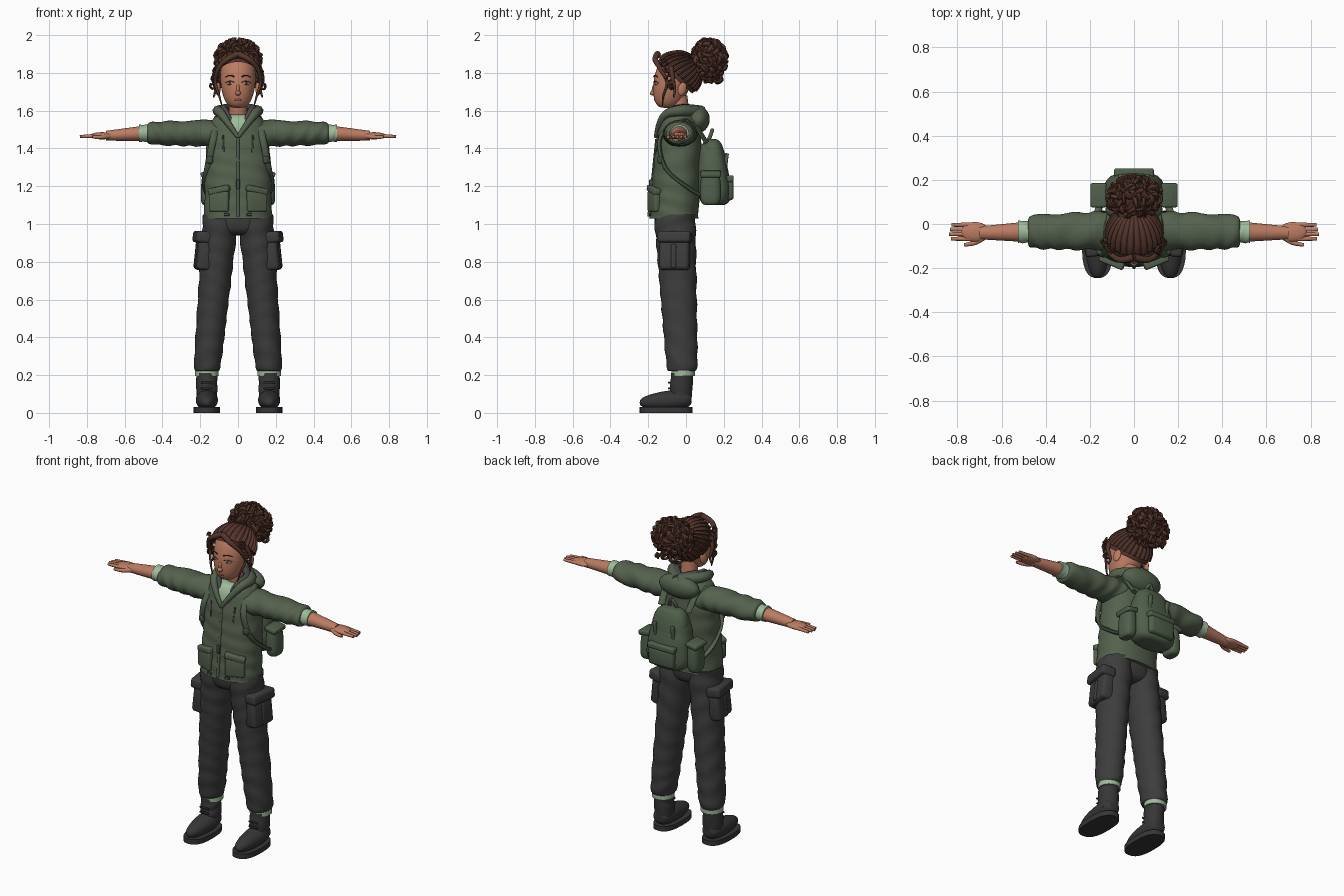
import bpy
import bmesh
import random
from math import sin, cos, pi, radians
from mathutils import Vector, Matrix, Euler

random.seed(4)
default_cube = bpy.data.objects.get("Cube")
if default_cube:
    bpy.data.objects.remove(default_cube)


def material(name, red, green, blue):
    colour = (red, green, blue, 1)
    mat = bpy.data.materials.new(name)
    mat.use_nodes = True
    mat.diffuse_color = colour
    mat.node_tree.nodes["Principled BSDF"].inputs["Base Color"].default_value = colour
    return mat


JACKET = material("olive jacket", 0.09, 0.12, 0.075)
PACK = material("olive canvas", 0.08, 0.115, 0.07)
PANTS = material("charcoal trousers", *[0.046] * 3)
BOOTS = material("dark leather", *[0.037] * 3)
SKIN = material("warm skin", 0.5, 0.2, 0.12)
HAIR = material("brown hair", 0.09, 0.036, 0.025)
SHIRT = material("pale green cloth", 0.34, 0.5, 0.32)
LINING = material("grey lining", *[0.07] * 3)
EYES = material("grey eyes", 0.3, 0.3, 0.25)
LIPS = material("rose lips", 0.4, 0.12, 0.08)


def finish(name, bm, mat, mirror=False, bevel=0):
    """Turn a bmesh into a smooth shaded object, optionally mirrored across x."""
    bmesh.ops.recalc_face_normals(bm, faces=bm.faces)
    mesh = bpy.data.meshes.new(name)
    bm.to_mesh(mesh)
    bm.free()
    mesh.materials.append(mat)
    mesh.shade_smooth()
    obj = bpy.data.objects.new(name, mesh)
    bpy.context.scene.collection.objects.link(obj)
    if bevel:
        modifier = obj.modifiers.new("bevel", "BEVEL")
        modifier.width, modifier.segments = bevel, 3
    else:
        mesh.set_sharp_from_angle(angle=radians(50))
    if mirror:
        obj.modifiers.new("mirror", "MIRROR").use_mirror_merge = False
    return obj


def skin_rings(bm, rings):
    """Bridge a stack of point rings and cap both ends."""
    loops = [[bm.verts.new(point) for point in ring] for ring in rings]
    for low, high in zip(loops, loops[1:]):
        for i in range(len(low)):
            bm.faces.new((low[i - 1], low[i], high[i], high[i - 1]))
    bm.faces.new(loops[0])
    bm.faces.new(loops[-1])


def rounding(t, power):
    return max(1 - t ** power, 0) ** (1 / power) if power else 1


def loft(name, mat, start, end, size, taper=1, base=0, tip=0, power=2, fold=0,
         mirror=False, sides=32, steps=44):
    """Tapered form between two points; base and tip round the ends, fold adds cloth creases."""
    start, end = Vector(start), Vector(end)
    span = end - start
    axis = max(range(3), key=lambda i: abs(span[i]))
    across, along = [i for i in range(3) if i != axis]
    rings = []
    for step in range(steps + 1):
        t = (1 - cos(pi * step / steps)) / 2
        width = max(rounding(1 - t, base) * rounding(t, tip), 0.02) * (1 + (taper - 1) * t)
        ring = []
        for side in range(sides):
            angle = 2 * pi * side / sides
            u, v = cos(angle), sin(angle)
            scale = width * (abs(u) ** power + abs(v) ** power) ** (-1 / power)
            scale *= 1 + fold * sin(60 * t * span.length + 3 * sin(angle + 4 * t))
            point = start + span * t
            point[across] += size[0] * u * scale
            point[along] += size[1] * v * scale
            ring.append(point)
        rings.append(ring)
    bm = bmesh.new()
    skin_rings(bm, rings)
    return finish(name, bm, mat, mirror)


def spline(points, steps):
    """Smooth path through a few points."""
    points = [Vector(point) for point in points]
    padded = [points[0]] + points + [points[-1]]
    path = []
    for a, b, c, d in zip(padded, padded[1:], padded[2:], padded[3:]):
        for step in range(steps):
            t = step / steps
            path.append((b * 2 + (c - a) * t + (a * 2 - b * 5 + c * 4 - d) * t ** 2
                         + (b * 3 - a - c * 3 + d) * t ** 3) / 2)
    return path + [points[-1]]


def add_tube(bm, points, radius, tip, flat=1, sides=8, steps=4):
    path = spline(points, steps)
    last = len(path) - 1
    across, rings = Vector((1, 0.1, 0.1)), []
    for i, centre in enumerate(path):
        tangent = (path[min(i + 1, last)] - path[max(i - 1, 0)]).normalized()
        across = (across - tangent * across.dot(tangent)).normalized()
        other = tangent.cross(across) * flat
        width = radius + (tip - radius) * i / last
        turns = [2 * pi * k / sides for k in range(sides)]
        rings.append([centre + (across * cos(turn) + other * sin(turn)) * width for turn in turns])
    skin_rings(bm, rings)


def tube(name, mat, points, radius, tip, mirror=False, flat=1):
    bm = bmesh.new()
    add_tube(bm, points, radius, tip, flat)
    return finish(name, bm, mat, mirror)


def placed(location, size, rotation):
    turn = Euler([radians(angle) for angle in rotation]).to_matrix().to_4x4()
    return Matrix.Translation(location) @ turn @ Matrix.Diagonal((*size, 1))


def ball(name, mat, location, size, rotation=(0, 0, 0), mirror=False):
    bm = bmesh.new()
    bmesh.ops.create_uvsphere(bm, u_segments=24, v_segments=14, radius=1,
                              matrix=placed(location, size, rotation))
    return finish(name, bm, mat, mirror)


def box(name, mat, location, size, rotation=(0, 0, 0), bevel=0.01, mirror=False):
    bm = bmesh.new()
    bmesh.ops.create_cube(bm, size=1, matrix=placed(location, size, rotation))
    return finish(name, bm, mat, mirror, bevel)


# Boots and socks
foot = 0.165
loft("boot_sole", BOOTS, (foot, -0.105, 0), (foot, -0.105, 0.03), (0.07, 0.14), power=2.6, mirror=True)
loft("boot_foot", BOOTS, (foot, -0.245, 0.055), (foot, 0.03, 0.075), (0.056, 0.05), 1.2,
     base=2.6, tip=4, mirror=True)
loft("boot_shaft", BOOTS, (foot, -0.03, 0.06), (foot, -0.02, 0.21), (0.055, 0.06), fold=0.03, mirror=True)
loft("sock_band", SHIRT, (foot, -0.015, 0.195), (foot, -0.015, 0.225), (0.063, 0.062), mirror=True)
for lace in range(3):
    box("boot_lace", BOOTS, (foot, -0.09, 0.1 + lace * 0.03), (0.06, 0.01, 0.01), bevel=0.003, mirror=True)

# Trousers with cargo pockets
loft("trouser_leg", PANTS, (0.09, -0.06, 1.05), (foot, -0.02, 0.22), (0.095, 0.11), 0.75,
     tip=20, fold=0.03, mirror=True)
loft("trouser_hips", PANTS, (0, -0.06, 0.94), (0, -0.06, 1.06), (0.168, 0.108), base=4)
lean = (0, -6, -8)
box("cargo_pocket", PANTS, (0.18, -0.06, 0.85), (0.08, 0.16, 0.19), lean, 0.02, mirror=True)
box("cargo_flap", PANTS, (0.185, -0.06, 0.93), (0.09, 0.175, 0.06), lean, 0.015, mirror=True)
box("cargo_pleat", PANTS, (0.215, -0.065, 0.83), (0.025, 0.03, 0.13), lean, mirror=True)

# Jacket body, coloured as an open V at the neck
jacket = loft("jacket_body", JACKET, (0, -0.065, 1.03), (0, -0.03, 1.58), (0.18, 0.13), 0.92,
              tip=6, power=2.3, fold=0.012, sides=80, steps=80)
jacket.data.materials.append(SHIRT)
jacket.data.materials.append(LINING)
for face in jacket.data.polygons:
    x, y, z = face.center
    if y < -0.03 and z > 1.46:
        spread = abs(x) / (z - 1.45)
        face.material_index = 1 if spread < 0.45 else 2 if spread < 0.75 else 0
rim = [(0, -0.16, 1.46), (0.05, -0.14, 1.53), (0.09, -0.1, 1.585), (0.1, -0.02, 1.6), (0, 0.08, 1.59)]
tube("hood_rim", JACKET, rim, 0.01, 0.038, mirror=True)
inner_rim = [(x * 0.75, y * 0.85, z + 0.015) for x, y, z in rim]
tube("hood_lining", LINING, inner_rim, 0.007, 0.025, mirror=True)
ball("hood_drape", JACKET, (0, 0.065, 1.55), (0.13, 0.06, 0.07), (-15, 0, 0))
tube("zip_placket", JACKET, [(0, -0.155, 1.45), (0, -0.197, 1.04)], 0.008, 0.008)
box("zip_buckle", LINING, (0, -0.187, 1.21), (0.02, 0.016, 0.05), bevel=0.004)
tube("chest_zip", LINING, [(0.08, -0.142, 1.47), (0.075, -0.154, 1.38)], 0.005, 0.005, mirror=True)
box("jacket_pocket", JACKET, (0.1, -0.17, 1.12), (0.11, 0.035, 0.11), (0, 0, 22), mirror=True)
box("pocket_flap", JACKET, (0.1, -0.17, 1.18), (0.12, 0.04, 0.035), (0, 12, 22), mirror=True)
box("hem_tab", LINING, (0.06, -0.19, 1.05), (0.03, 0.01, 0.014), (0, 0, 10), 0.003, mirror=True)

# Sleeves, cuffs, arms and hands
arm_y, arm_z = -0.036, 1.48
loft("sleeve", JACKET, (0.08, -0.03, arm_z), (0.48, arm_y, arm_z), (0.09, 0.072), 0.85,
     tip=12, fold=0.05, mirror=True)
loft("shirt_cuff", SHIRT, (0.46, arm_y, arm_z), (0.525, arm_y, arm_z), (0.05, 0.045), fold=0.03, mirror=True)
loft("forearm", SKIN, (0.5, arm_y, arm_z), (0.7, -0.04, 1.467), (0.045, 0.04), 0.65, mirror=True)
ball("palm", SKIN, (0.72, -0.036, 1.467), (0.065, 0.045, 0.019), mirror=True)
for finger in range(4):
    y = -0.067 + finger * 0.021
    reach = 0.84 - 0.008 * abs(finger - 1.3)
    tube("finger", SKIN, [(0.73, y, 1.467), (reach, y, 1.463)], 0.012, 0.008, mirror=True)
tube("thumb", SKIN, [(0.68, -0.06, 1.465), (0.72, -0.085, 1.46), (0.77, -0.095, 1.46)], 0.014, 0.008, mirror=True)

# Backpack with pockets and straps
loft("pack_body", PACK, (0, 0.155, 1.1), (0, 0.13, 1.43), (0.155, 0.1), 0.7, base=5, tip=5,
     power=2.8, fold=0.01)
loft("pack_lid", PACK, (0, 0.155, 1.28), (0, 0.135, 1.45), (0.12, 0.068), 0.85, base=8, tip=4, power=2.6)
box("front_pocket", PACK, (0, 0.225, 1.18), (0.17, 0.055, 0.11), bevel=0.02)
box("front_flap", PACK, (0, 0.23, 1.24), (0.18, 0.045, 0.035))
box("lid_strap", PACK, (0.06, 0.21, 1.32), (0.02, 0.02, 0.11), (-8, 0, 0), 0.005, mirror=True)
loft("side_pocket", PACK, (0.16, 0.13, 1.1), (0.155, 0.13, 1.28), (0.042, 0.06), 0.85,
     base=5, tip=6, power=2.6, mirror=True)
box("side_flap", PACK, (0.16, 0.13, 1.265), (0.075, 0.11, 0.03), (0, 10, 0), mirror=True)
tube("pack_handle", PACK, [(0.025, 0.11, 1.42), (0.02, 0.13, 1.47), (0, 0.14, 1.5)], 0.01, 0.01, mirror=True)
tube("shoulder_strap", PACK, [(0.09, 0.11, 1.43), (0.11, 0, 1.56), (0.13, -0.135, 1.46), (0.16, -0.11, 1.3),
                              (0.175, 0, 1.2), (0.15, 0.1, 1.14)], 0.021, 0.016, mirror=True, flat=0.6)
box("strap_buckle", LINING, (0.15, -0.135, 1.34), (0.035, 0.025, 0.04), (0, 0, 30), mirror=True)

# Head and face
loft("neck", SKIN, (0, -0.02, 1.52), (0, -0.04, 1.68), (0.048, 0.047))
loft("head", SKIN, (0, -0.1, 1.615), (0, -0.04, 1.9), (0.085, 0.092), 1.35, base=3.5, tip=3)
ball("nose", SKIN, (0, -0.172, 1.693), (0.015, 0.02, 0.013))
ball("nose_bridge", SKIN, (0, -0.165, 1.72), (0.01, 0.015, 0.034), (-14, 0, 0))
ball("mouth", LIPS, (0, -0.161, 1.657), (0.02, 0.009, 0.007))
ball("ear", SKIN, (0.105, -0.02, 1.715), (0.012, 0.024, 0.036), (-15, 0, 18), mirror=True)
ball("eye", EYES, (0.043, -0.157, 1.745), (0.02, 0.008, 0.01), (0, 0, 18), mirror=True)
ball("iris", HAIR, (0.043, -0.163, 1.745), (0.008, 0.004, 0.009), (0, 0, 18), mirror=True)
for name, lift, thick in (("eyelid", 0, 0.002), ("eyebrow", 0.03, 0.004)):
    arch = [(0.02, -0.17, 1.75), (0.043, -0.165, 1.757), (0.068, -0.148, 1.748)]
    tube(name, HAIR, [(x, y, z + lift) for x, y, z in arch], thick, 0.002, mirror=True)

# Swept back hair cap, cut along the hairline
centre, radius = Vector((0, -0.045, 1.79)), Vector((0.118, 0.13, 0.124))
bm = bmesh.new()
bmesh.ops.create_uvsphere(bm, u_segments=32, v_segments=20, radius=1, matrix=placed(centre, radius, (0, 0, 0)))
bmesh.ops.bisect_plane(bm, geom=bm.verts[:] + bm.edges[:] + bm.faces[:], plane_co=(0, 0, 1.72),
                       plane_no=(0, 0.9, 1), clear_inner=True)
finish("hair_cap", bm, HAIR)


def on_scalp(point):
    offset = point - centre
    return centre + offset / Vector([o / r for o, r in zip(offset, radius)]).length


# Locks gathered from the hairline to the bun
bm = bmesh.new()
gather, locks = Vector((0, 0.07, 1.87)), 26
for i in range(locks):
    turn = 2 * pi * i / locks
    hairline = on_scalp(centre + Vector((cos(turn), 0.74 * sin(turn), -0.67 * sin(turn))))
    add_tube(bm, [on_scalp(hairline.lerp(gather, k / 4)) for k in range(5)], 0.016, 0.011, 0.6)
finish("hair_locks", bm, HAIR)


def add_curl(bm, place, size, thick):
    """One springy loop of hair, tilted at random."""
    tilt = Euler([random.uniform(0, 2 * pi) for _ in range(3)]).to_matrix()
    turns = [k * pi / 3 for k in range(9)]
    coil = [place + tilt @ Vector((cos(turn), sin(turn), turn / 10 - 0.4)) * size for turn in turns]
    add_tube(bm, coil, thick, thick / 2, sides=7, steps=2)


# Curly bun, its curls spread in an even spiral
bun, bun_size, curls = Vector((0, 0.12, 1.868)), Vector((0.106, 0.08, 0.096)), 100
ball("bun_core", HAIR, bun, bun_size)
bm = bmesh.new()
for i in range(curls):
    height = 1 - 2 * (i + 0.5) / curls
    ring, spin = (1 - height ** 2) ** 0.5, i * 2.4
    direction = Vector((ring * cos(spin), ring * sin(spin), height))
    add_curl(bm, bun + direction * bun_size, random.uniform(0.016, 0.022), 0.013)
for x in (-0.07, -0.03, 0.02, 0.06):
    add_curl(bm, Vector((x, 0.17, 1.765)), 0.02, 0.01)
finish("bun_curls", bm, HAIR)

# Loose strands and curls framing the face
tube("face_strand", HAIR, [(0, -0.15, 1.9), (0.06, -0.163, 1.87), (0.105, -0.135, 1.82), (0.12, -0.1, 1.75),
                           (0.1, -0.12, 1.68), (0.085, -0.125, 1.625)], 0.018, 0.003, mirror=True)
tube("temple_strand", HAIR, [(0.11, -0.08, 1.83), (0.13, -0.07, 1.77), (0.12, -0.06, 1.71),
                             (0.13, -0.065, 1.67)], 0.015, 0.004, mirror=True)
bm = bmesh.new()
for side in (-1, 1):
    for i in range(4):
        add_curl(bm, Vector((side * (0.13 - 0.007 * i), -0.08 - 0.012 * i, 1.73 + 0.04 * i)), 0.017, 0.007)
finish("side_curls", bm, HAIR)
